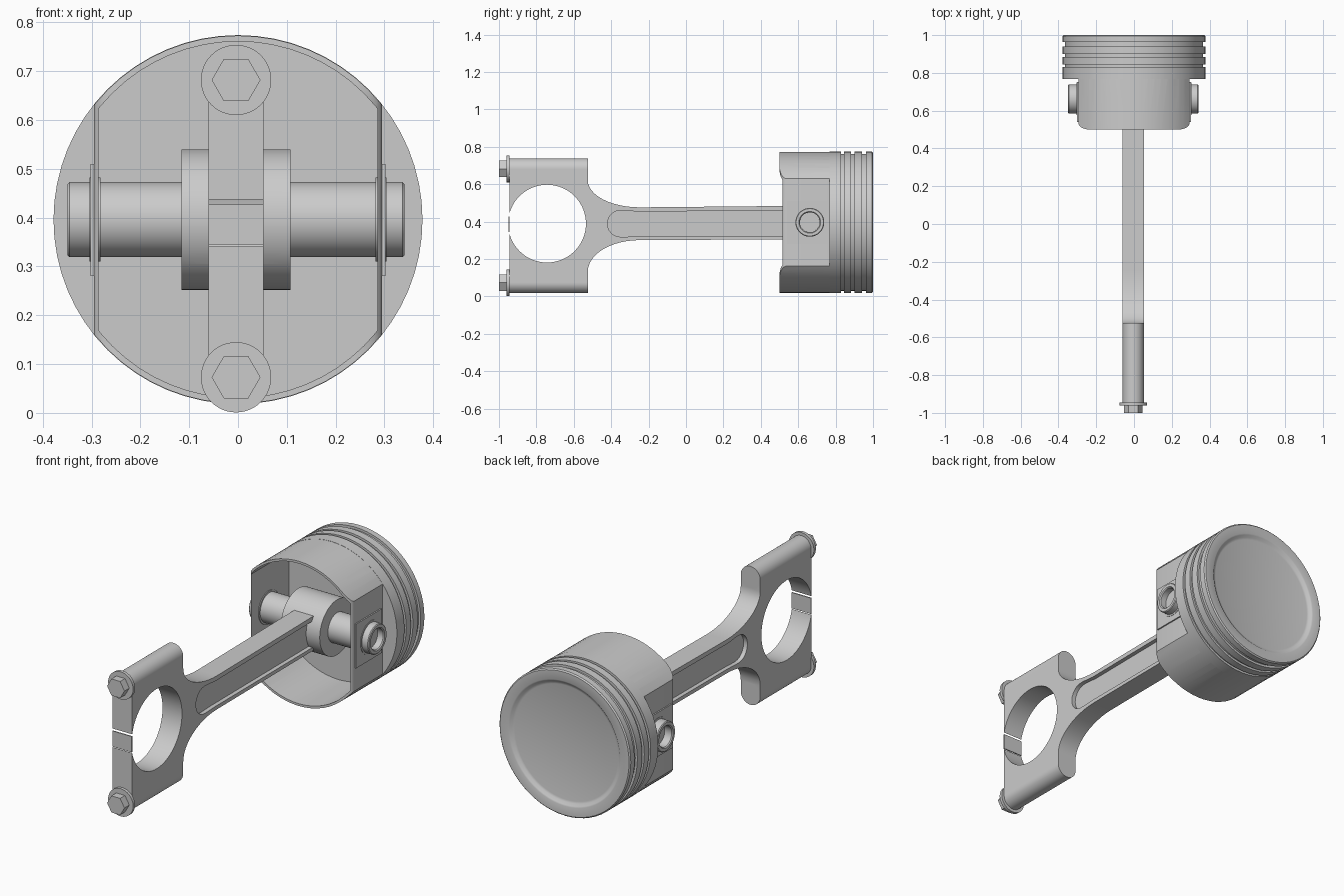
import bpy, bmesh, math
from mathutils import Vector

cube = bpy.data.objects.get("Cube")
if cube:
    bpy.data.objects.remove(cube, do_unlink=True)

metal = bpy.data.materials.new("light_grey_metal")
metal.use_nodes = True
metal.diffuse_color = (0.6, 0.6, 0.6, 1)
metal.node_tree.nodes["Principled BSDF"].inputs["Base Color"].default_value = (0.6, 0.6, 0.6, 1)

CX = -0.004                 # rod centre line across
PIN_Y, PIN_Z = 0.662, 0.396
BOLT_Z = (0.073, 0.682)


def finish(name, bm):
    bmesh.ops.remove_doubles(bm, verts=bm.verts, dist=1e-5)
    bmesh.ops.recalc_face_normals(bm, faces=bm.faces)
    mesh = bpy.data.meshes.new(name)
    bm.to_mesh(mesh)
    bm.free()
    mesh.materials.append(metal)
    obj = bpy.data.objects.new(name, mesh)
    bpy.context.collection.objects.link(obj)
    return obj


def lathe(name, profile, axis, centre, sides=64, start=0.0):
    """Turn (radius, position) pairs about the x or y axis."""
    bm = bmesh.new()
    rings = []
    for r, t in profile:
        ring = []
        for i in range(sides):
            a = start + math.tau * i / sides
            u, w = r * math.cos(a), r * math.sin(a)
            p = Vector((u, t, w)) if axis == "y" else Vector((t, u, w))
            ring.append(bm.verts.new(p + Vector(centre)))
        rings.append(ring)
    for a, b in zip(rings, rings[1:]):
        for i in range(sides):
            j = (i + 1) % sides
            bm.faces.new((a[i], a[j], b[j], b[i]))
    return finish(name, bm)


def rod(name, r, t0, t1, axis, centre, sides=64):
    return lathe(name, [(0, t0), (r, t0), (r, t1), (0, t1)], axis, centre, sides)


def prism(name, points, axis, lo, hi):
    """Extrude a yz outline along x, or an xy outline along z."""
    bm = bmesh.new()
    place = (lambda p, h: (h, *p)) if axis == "x" else (lambda p, h: (*p, h))
    base = bm.faces.new([bm.verts.new(place(p, lo)) for p in points])
    out = bmesh.ops.extrude_face_region(bm, geom=[base])
    move = Vector(place((0, 0), hi - lo))
    bmesh.ops.translate(bm, vec=move, verts=[v for v in out["geom"] if isinstance(v, bmesh.types.BMVert)])
    return finish(name, bm)


def box(name, x, y, z):
    return prism(name, [(y[0], z[0]), (y[1], z[0]), (y[1], z[1]), (y[0], z[1])], "x", *x)


def activate(obj):
    bpy.ops.object.select_all(action="DESELECT")
    obj.select_set(True)
    bpy.context.view_layer.objects.active = obj


def combine(obj, tool, operation):
    mod = obj.modifiers.new("cut", "BOOLEAN")
    mod.operation, mod.object, mod.solver = operation, tool, "EXACT"
    activate(obj)
    bpy.ops.object.modifier_apply(modifier=mod.name)
    bpy.data.objects.remove(tool, do_unlink=True)


def arc(cx, cy, rx, ry, a0, a1, n=12):
    return [(cx + rx * math.cos(math.radians(a0 + (a1 - a0) * i / n)),
             cy + ry * math.sin(math.radians(a0 + (a1 - a0) * i / n))) for i in range(n + 1)]


# Piston: skirt trimmed flat at the sides, with rounded lower corners
axis_pos = (0, 0, PIN_Z)
piston = rod("piston", 0.377, 0.5, 0.79, "y", axis_pos)
trim = arc(-0.235, 0.535, 0.06, 0.035, 180, 270, 8) + arc(0.235, 0.535, 0.06, 0.035, 270, 360, 8)
trim += [(0.295, 0.9), (-0.295, 0.9)]
combine(piston, prism("skirt_trim", trim, "z", -0.2, 1), "INTERSECT")

# Crown with three ring grooves and a dished top
R, G = 0.378, 0.366
crown = [(0, 0.768), (R, 0.768), (R, 0.83)]
for lo, hi, top in ((0.83, 0.845, 0.883), (0.883, 0.9, 0.94), (0.94, 0.963, 0.994)):
    crown += [(G, lo), (G, hi), (R, hi), (R, top)]
crown += [(0.372, 1), (0.325, 1), (0.318, 0.997), (0.308, 0.988), (0.297, 0.985), (0, 0.985)]
combine(piston, lathe("crown", crown, "y", axis_pos), "UNION")

# Hollow inside
hollow = rod("hollow", 0.365, 0.4, 0.828, "y", axis_pos)
combine(hollow, box("hollow_sides", (-0.286, 0.286), (0.3, 0.95), (-0.2, 1)), "INTERSECT")
combine(piston, hollow, "DIFFERENCE")

# Pin boss plates and collars on both flat sides
pin_pos = (0, PIN_Y, PIN_Z)
for side, label in ((-1, "right"), (1, "left")):
    xs = sorted((side * 0.29, side * 0.302))
    box(label + "_boss_plate", xs, (0.54, 0.752), (0.28, 0.51))
    c = sorted((side * 0.282, side * 0.304))
    rod(label + "_pin_collar", 0.086, *c, "x", pin_pos)

# Wrist pin with a blind bore at each end
pin = [(0, -0.2), (0.053, -0.2), (0.053, -0.34), (0.058, -0.345), (0.073, -0.345), (0.077, -0.341)]
pin += [(r, -t) for r, t in reversed(pin)]
lathe("wrist_pin", pin, "x", (CX, PIN_Y, PIN_Z))

# Connecting rod: outline with flared shoulders
outline = [(-0.945, BOLT_Z[1]), (-0.525, BOLT_Z[1])]
outline += arc(-0.246, 0.62, 0.279, 0.144, 180, 270)
outline += [(0.6, 0.484), (0.6, 0.305)]
outline += arc(-0.246, 0.133, 0.279, 0.168, 90, 180)
outline += [(-0.525, BOLT_Z[0]), (-0.945, BOLT_Z[0])]
HALF = 0.056
conrod = prism("connecting_rod", outline, "x", CX - HALF, CX + HALF)

# Recessed panels on both faces of the beam
pocket = [(0.6, 0.323), (0.6, 0.46), (-0.26, 0.453), (-0.33, 0.46)]
pocket += arc(-0.35, 0.389, 0.07, 0.071, 90, 270) + [(-0.33, 0.318), (-0.26, 0.321)]
for side in (-1, 1):
    xs = sorted((CX + side * 0.034, CX + side * 0.1))
    combine(conrod, prism("pocket", pocket, "x", *xs), "DIFFERENCE")

# Small end, rounded bolt bosses and the big end bore
combine(conrod, rod("small_end", 0.144, -0.112, 0.112, "x", (CX, PIN_Y, PIN_Z)), "UNION")
for z in BOLT_Z:
    combine(conrod, rod("bolt_boss", HALF, -0.945, -0.525, "y", (CX, 0, z)), "UNION")
combine(conrod, rod("bore", 0.208, -0.3, 0.3, "x", (0, -0.743, 0.389)), "DIFFERENCE")
box("cap_strip", (CX - HALF, CX + HALF), (-0.949, -0.943), (0.345, 0.427))

# Bolts with flanged hexagon heads
for z, label in zip(BOLT_Z, ("lower", "upper")):
    at = (CX, 0, z)
    rod(label + "_bolt_flange", 0.072, -0.96, -0.944, "y", at, 48)
    lathe(label + "_bolt_head", [(0, -1), (0.05, -1), (0.05, -0.955), (0, -0.955)], "y", at, 6)

# Smooth shading with sharp edges kept
for obj in list(bpy.context.collection.objects):
    if obj.type == "MESH":
        activate(obj)
        bpy.ops.object.shade_smooth_by_angle(angle=math.radians(30))
